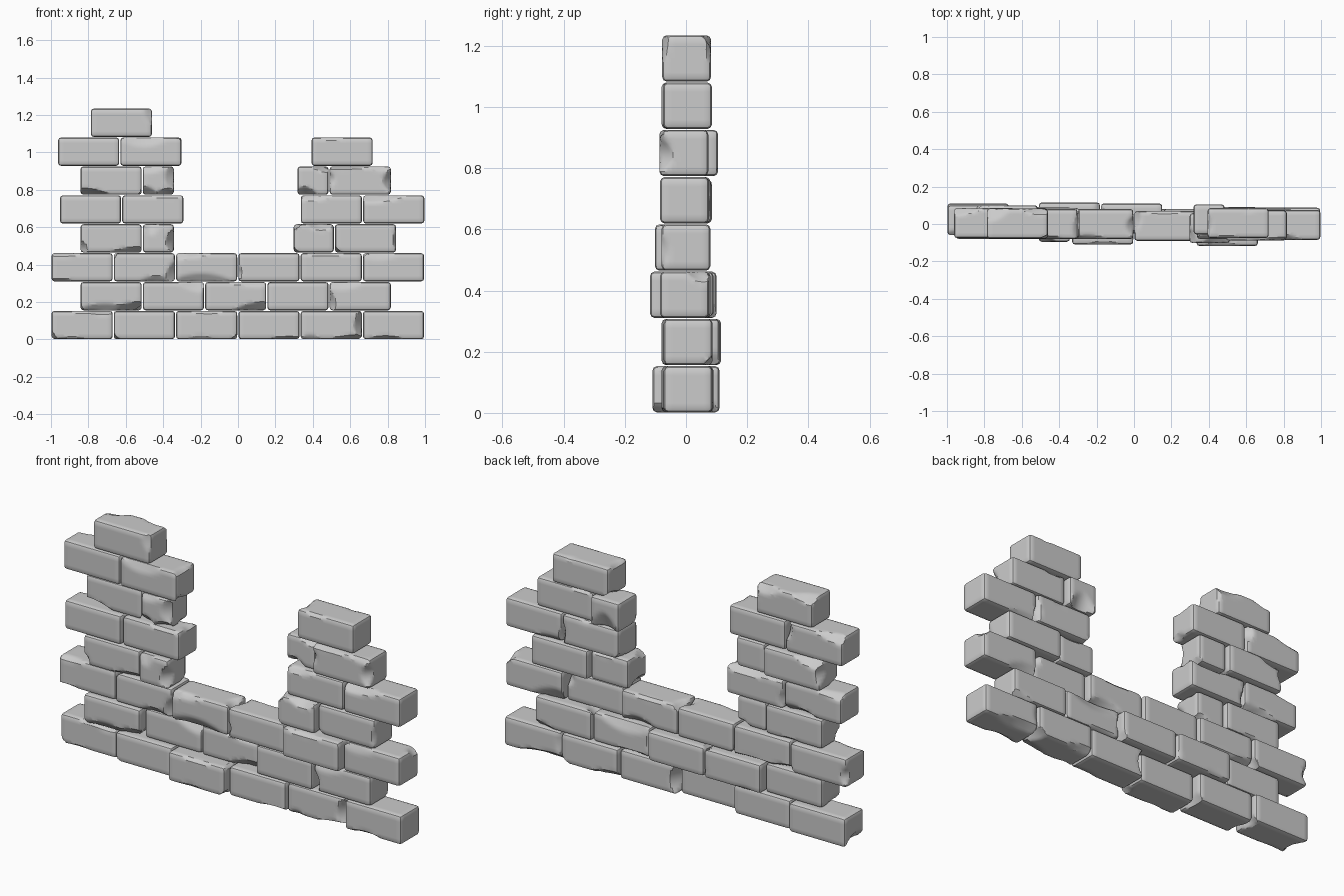
import bpy
import bmesh
import random
from mathutils import Vector

random.seed(11)

cube = bpy.data.objects.get("Cube")
if cube:
    bpy.data.objects.remove(cube, do_unlink=True)

stone = bpy.data.materials.new("grey_stone")
stone.use_nodes = True
colour = (0.6, 0.6, 0.6, 1.0)
stone.diffuse_color = colour
stone.node_tree.nodes["Principled BSDF"].inputs["Base Color"].default_value = colour

COURSE = 0.1545
GAP = 0.006
DEPTH = 0.16
ROUND = 0.016
LENGTH = {"L": 0.333, "M": 0.22, "S": 0.172}

# Courses from the ground up: runs of (start x, brick sizes, depth offsets)
COURSES = [
    [(-1.0, "LLLLLL", (0.03, 0.01, -0.03, 0, 0.01, 0.007))],
    [(-0.845, "LLLLL", (0, 0.035, 0.03, 0, 0.007))],
    [(-1.0, "LLLLLL", (0.02, 0.01, 0, -0.01, -0.038, -0.005))],
    [(-0.845, "LS", (0, -0.015)), (0.295, "ML", (-0.022, 0))],
    [(-0.955, "LL", (0, 0.005)), (0.333, "LL", (0, -0.005))],
    [(-0.845, "LS", (0.02, 0)), (0.315, "SL", (0.025, -0.007))],
    [(-0.965, "LL", (0.005, 0)), (0.39, "L", (0.005,))],
    [(-0.79, "L", (0.002,))],
]


def sign():
    return random.choice((-1, 1))


def make_chip(half, along):
    """Curved cut that takes a flake off one edge parallel to an axis."""
    normal = Vector([sign() * random.uniform(0.35, 1) for _ in range(3)])
    normal[along] *= 0.12
    normal.normalize()
    reach = sum(abs(normal[i]) * half[i] for i in range(3))
    centre = random.uniform(-0.9, 0.9) * half[along]
    width = random.uniform(0.6, 1.4) * half[along]
    depth = random.uniform(0.018, 0.04)
    return normal, reach, along, centre, width, depth


def apply_chip(point, chip):
    normal, reach, along, centre, width, depth = chip
    t = (point[along] - centre) / width
    over = point.dot(normal) - reach + depth * max(0, 1 - t * t)
    if over > 0:
        point -= normal * over


def make_brick(name, centre, size):
    half = Vector(size) / 2
    bm = bmesh.new()
    bmesh.ops.create_cube(bm, size=1)
    bmesh.ops.scale(bm, vec=size, verts=bm.verts)

    # Grid the box along each axis
    for axis in range(3):
        edges = [e for e in bm.edges
                 if abs(e.verts[0].co[axis] - e.verts[1].co[axis]) > 0.9 * size[axis]]
        cuts = max(8, round(size[axis] / 0.016))
        bmesh.ops.subdivide_edges(bm, edges=edges, cuts=cuts, use_grid_fill=True)

    # Worn edges: long flakes, end flakes and small corner breaks
    chips = [make_chip(half, 0) for _ in range(random.randint(2, 3))]
    chips += [make_chip(half, random.choice((1, 2))) for _ in range(2)]
    for v in bm.verts:
        inner = Vector([max(ROUND - h, min(h - ROUND, c)) for c, h in zip(v.co, half)])
        offset = v.co - inner
        v.co = inner + offset.normalized() * min(ROUND, offset.length)
        for chip in chips:
            apply_chip(v.co, chip)

    bmesh.ops.recalc_face_normals(bm, faces=bm.faces)
    mesh = bpy.data.meshes.new(name)
    bm.to_mesh(mesh)
    bm.free()
    mesh.materials.append(stone)
    brick = bpy.data.objects.new(name, mesh)
    brick.location = centre
    bpy.context.collection.objects.link(brick)
    return brick


# Lay the wall
bricks = []
for row, runs in enumerate(COURSES):
    number = 0
    for x, sizes, offsets in runs:
        for kind, y in zip(sizes, offsets):
            number += 1
            length = LENGTH[kind]
            bricks.append(make_brick(
                f"brick_course_{row + 1}_number_{number}",
                (x + length / 2, y, (row + 0.5) * COURSE),
                (length - GAP, DEPTH, COURSE - GAP / 2)))
            x += length

# Smooth the worn surfaces, keep the hard edges
bpy.ops.object.select_all(action="DESELECT")
for brick in bricks:
    brick.select_set(True)
bpy.context.view_layer.objects.active = bricks[0]
bpy.ops.object.shade_smooth_by_angle(angle=0.5)
